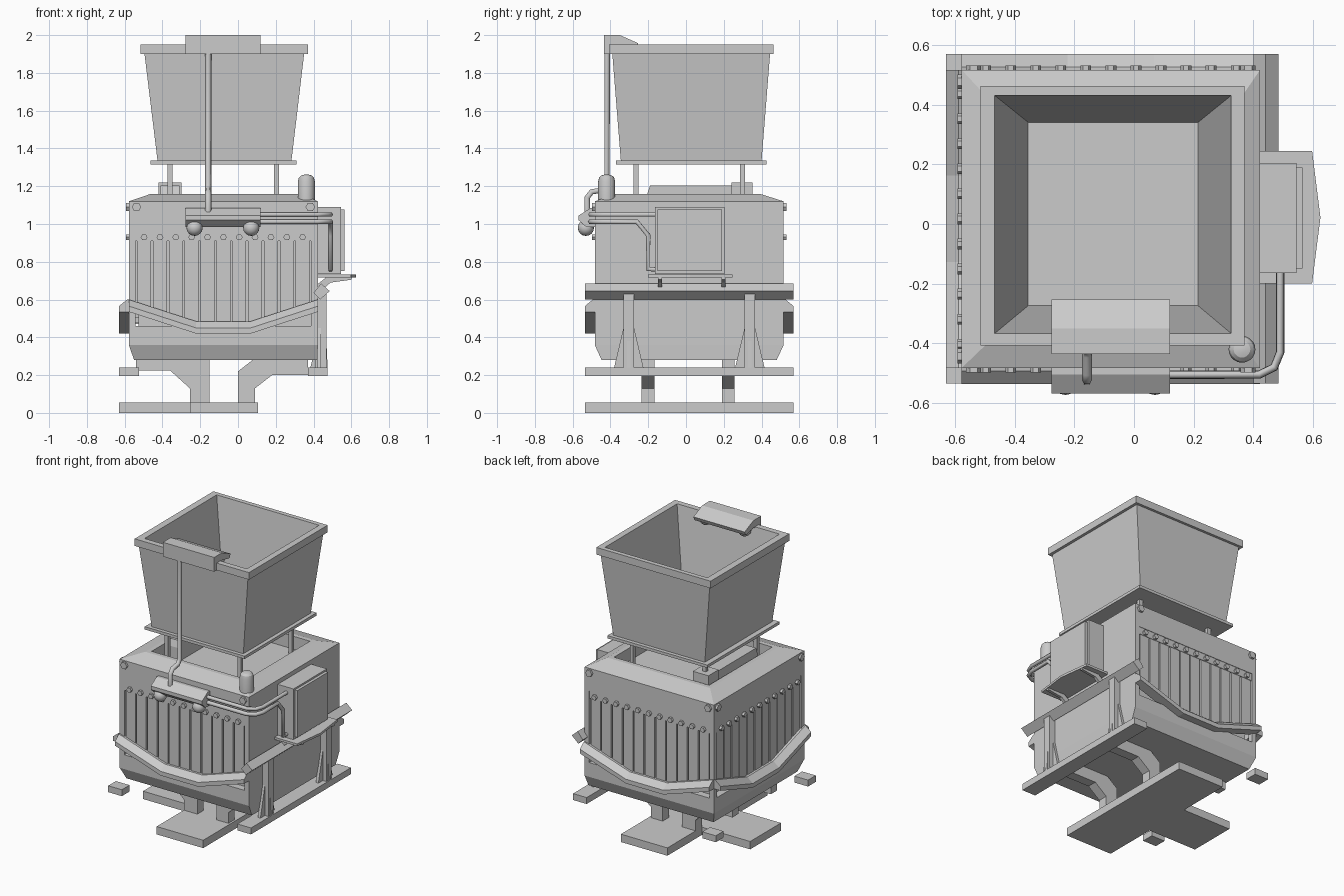
import bpy, bmesh
from math import cos, sin, pi
from mathutils import Matrix

if "Cube" in bpy.data.objects:
    bpy.data.objects.remove(bpy.data.objects["Cube"])

I = Matrix.Identity(4)

def build(name, lofts, M=I):
    """One mesh from several lofts; a loft is a list of rings of 3D points."""
    bm = bmesh.new()
    for rings in lofts:
        rs = [[bm.verts.new(M @ Matrix.Translation(p).translation) for p in r] for r in rings]
        n = len(rs[0])
        for a, b in zip(rs, rs[1:]):
            for i in range(n):
                bm.faces.new((a[i], a[(i + 1) % n], b[(i + 1) % n], b[i]))
        bm.faces.new(rs[0][::-1])
        bm.faces.new(rs[-1])
    bmesh.ops.recalc_face_normals(bm, faces=bm.faces)
    me = bpy.data.meshes.new(name)
    bm.to_mesh(me)
    bm.free()
    ob = bpy.data.objects.new(name, me)
    bpy.context.collection.objects.link(ob)
    return ob

def rect(x0, x1, y0, y1, z):
    return [(x0, y0, z), (x1, y0, z), (x1, y1, z), (x0, y1, z)]

def box(x0, x1, y0, y1, z0, z1):
    return [rect(x0, x1, y0, y1, z0), rect(x0, x1, y0, y1, z1)]

def prism_x(pts, x0, x1):
    return [[(x, y, z) for y, z in pts] for x in (x0, x1)]

def prism_y(pts, y0, y1):
    return [[(x, y, z) for x, z in pts] for y in (y0, y1)]

def bolt(u, z, r=.018):
    pts = [(u + r * cos(k * pi / 3), z + r * sin(k * pi / 3)) for k in range(6)]
    return prism_y(pts, -.49, -.515)

def activate(ob):
    bpy.ops.object.select_all(action='DESELECT')
    ob.select_set(True)
    bpy.context.view_layer.objects.active = ob

def pipe(name, pts, r):
    cu = bpy.data.curves.new(name, 'CURVE')
    cu.dimensions, cu.bevel_depth, cu.bevel_resolution, cu.use_fill_caps = '3D', r, 1, True
    sp = cu.splines.new('POLY')
    sp.points.add(len(pts) - 1)
    for p, c in zip(sp.points, pts):
        p.co = (*c, 1)
    ob = bpy.data.objects.new(name, cu)
    bpy.context.collection.objects.link(ob)
    activate(ob)
    bpy.ops.object.convert(target='MESH')

def smooth(ob):
    activate(ob)
    bpy.ops.object.shade_smooth_by_angle()

# Main hull with chamfered edges and sunken top
hull = build("hull", [[
    rect(-.55, .42, -.447, .48, .28), rect(-.578, .423, -.483, .517, .36),
    rect(-.578, .423, -.483, .517, 1.12), rect(-.46, .336, -.37, .39, 1.16),
    rect(-.43, .305, -.34, .36, 1.16), rect(-.43, .305, -.34, .36, 1.07)]])

# Slatted sides: front, left, back
def rail_top(u):
    return .485 + max(0, abs(u) - .145) / .355 * .115

for side, ang in (("front", 0), ("left", -pi / 2), ("back", pi)):
    M = Matrix.Translation((-.0775, .017, 0)) @ Matrix.Rotation(ang, 4, 'Z')
    cutter = build("cutter", [box(-.465, .465, -.54, -.45, .46, .96)], M)
    cutter.hide_render = True
    mod = hull.modifiers.new("recess", 'BOOLEAN')
    mod.object, mod.solver = cutter, 'EXACT'
    activate(hull)
    bpy.ops.object.modifier_apply(modifier=mod.name)
    bpy.data.objects.remove(cutter)
    us = [-.42 + .084 * k for k in range(11)]
    build(side + "_slats", [box(u - .037, u + .037, -.494, -.449, rail_top(u) - .015, .912) for u in us], M)
    build(side + "_slat_header", [box(-.465, .465, -.497, -.449, .91, .96)], M)
    build(side + "_bolts", [bolt(u, .93) for u in us] + [bolt(u, 1.09, .025) for u in (-.46, .46)], M)
    # Drooping guard rail
    rings = []
    for u in (-.5, -.145, .145, .5):
        z = rail_top(u) - .065
        rings.append([(u, -.48, z + .065), (u, -.51, z + .065), (u, -.553, z + .03),
                      (u, -.553, z), (u, -.48, z)])
    build(side + "_guard_rail", [rings], M)

# Right guard beam and its brackets
build("right_guard_beam", [prism_y([(.40, .635), (.44, .685), (.485, .645), (.435, .60)], -.535, .57)])
for name, y in (("front", -.303), ("back", .338)):
    build(name + "_beam_bracket", [
        box(.41, .468, y - .028, y + .028, .23, .63),
        prism_x([(y - .08, .23), (y + .08, .23), (y + .028, .45), (y - .028, .45)], .42, .44),
        prism_y([(.38, .23), (.475, .23), (.468, .38), (.42, .38)], y - .01, y + .01)])
build("right_sill", [box(.37, .475, -.535, .57, .195, .24)])
build("left_foot_blocks", [box(-.63, -.525, a, a + .085, .195, .24) for a in (-.535, .485)])

# Legs and T-shaped base plate
right_leg = [(0, .05), (0, .22), (.09, .29), (.37, .29), (.37, .2), (.18, .2), (.09, .13), (.09, .05)]
left_leg = [(-.15, .05), (-.15, .29), (-.54, .29), (-.54, .225), (-.36, .225), (-.255, .13), (-.255, .05)]
for name, y in (("front", -.201), ("back", .224)):
    build(name + "_legs", [prism_y(p, y - .034, y + .034) for p in (right_leg, left_leg)])
build("base_plate", [[[(x, y, z) for x, y in (
    (-.255, -.535), (.105, -.535), (.105, .57), (-.255, .57),
    (-.255, .19), (-.63, .19), (-.63, -.15), (-.255, -.15))] for z in (0, .055)]])

# Hopper with flange, rim and tapered inside
build("hopper", [[
    rect(-.463, .31, -.37, .426, 1.315), rect(-.463, .31, -.37, .426, 1.335),
    rect(-.426, .283, -.345, .4, 1.335), rect(-.495, .35, -.39, .445, 1.9),
    rect(-.515, .37, -.407, .463, 1.9), rect(-.515, .37, -.407, .463, 1.95),
    rect(-.467, .326, -.367, .431, 1.95), rect(-.355, .215, -.274, .341, 1.35)]])
build("hopper_posts", [box(x - .013, x + .013, y - .013, y + .013, 1.06, 1.32)
                       for x in (-.36, .203) for y in (-.265, .3)])
build("top_block", [prism_x([(-.205, 1.07), (-.205, 1.16), (-.19, 1.205), (.35, 1.205), (.35, 1.07)], -.41, -.31),
                    box(-.42, -.30, .24, .352, 1.07, 1.22)])

# Lamp housings with round lamps
build("upper_lamp_housing", [prism_x([(-.435, 1.9), (-.435, 2), (-.35, 2), (-.253, 1.957),
                                      (-.265, 1.93), (-.36, 1.95), (-.4, 1.9)], -.277, .12)])
build("lower_lamp_housing", [prism_x([(-.475, 1.085), (-.505, 1.085), (-.568, 1.045), (-.568, 1.02),
                                      (-.53, .985), (-.475, .985)], -.277, .12)])
for tag, y, z in (("upper", -.32, 1.935), ("lower", -.53, .98)):
    for x in (-.23, .07):
        bpy.ops.mesh.primitive_uv_sphere_add(segments=16, ring_count=8, radius=.043, location=(x, y, z))
        bpy.context.object.name = tag + "_lamp"
        smooth(bpy.context.object)

# Beacon
beacon = build("beacon", [[[(.362 + r * cos(k * pi / 10), -.42 + r * sin(k * pi / 10), z) for k in range(20)]
                           for r, z in ((.045, 1.11), (.045, 1.225), (.04, 1.245), (.028, 1.257), (.012, 1.261))]])
smooth(beacon)

# Pipes and cables
pipe("lamp_pipe", [(-.158, -.418, 1.92), (-.158, -.418, 1.21), (-.158, -.44, 1.18),
                   (-.158, -.50, 1.17), (-.158, -.523, 1.14), (-.158, -.523, 1.06)], .017)
pipe("upper_cable", [(.1, -.505, 1.05), (.42, -.505, 1.05), (.47, -.48, 1.05), (.49, -.43, 1.05), (.49, -.15, 1.05)], .013)
pipe("lower_cable", [(.1, -.505, 1.012), (.42, -.505, 1.012), (.47, -.48, 1.012), (.49, -.43, 1.012),
                     (.49, -.26, 1.012), (.49, -.2, .94), (.49, -.2, .76), (.49, -.15, .76)], .014)

# Control cabinet with door, drip shelf and struts
build("cabinet", [box(.42, .545, -.165, .205, .735, 1.09)])
build("cabinet_door", [box(.54, .565, -.15, .19, .75, 1.078)])
build("cabinet_shelf", [[[(x, y, z) for x, y in ((.42, -.2), (.597, -.2), (.625, .022), (.597, .245), (.42, .245))]
                         for z in (.717, .733)]])
build("shelf_struts", [prism_y([(.42, .65), (.45, .655), (.49, .69), (.6, .705), (.6, .72), (.47, .72), (.42, .68)],
                               y - .01, y + .01) for y in (-.137, .198)])
